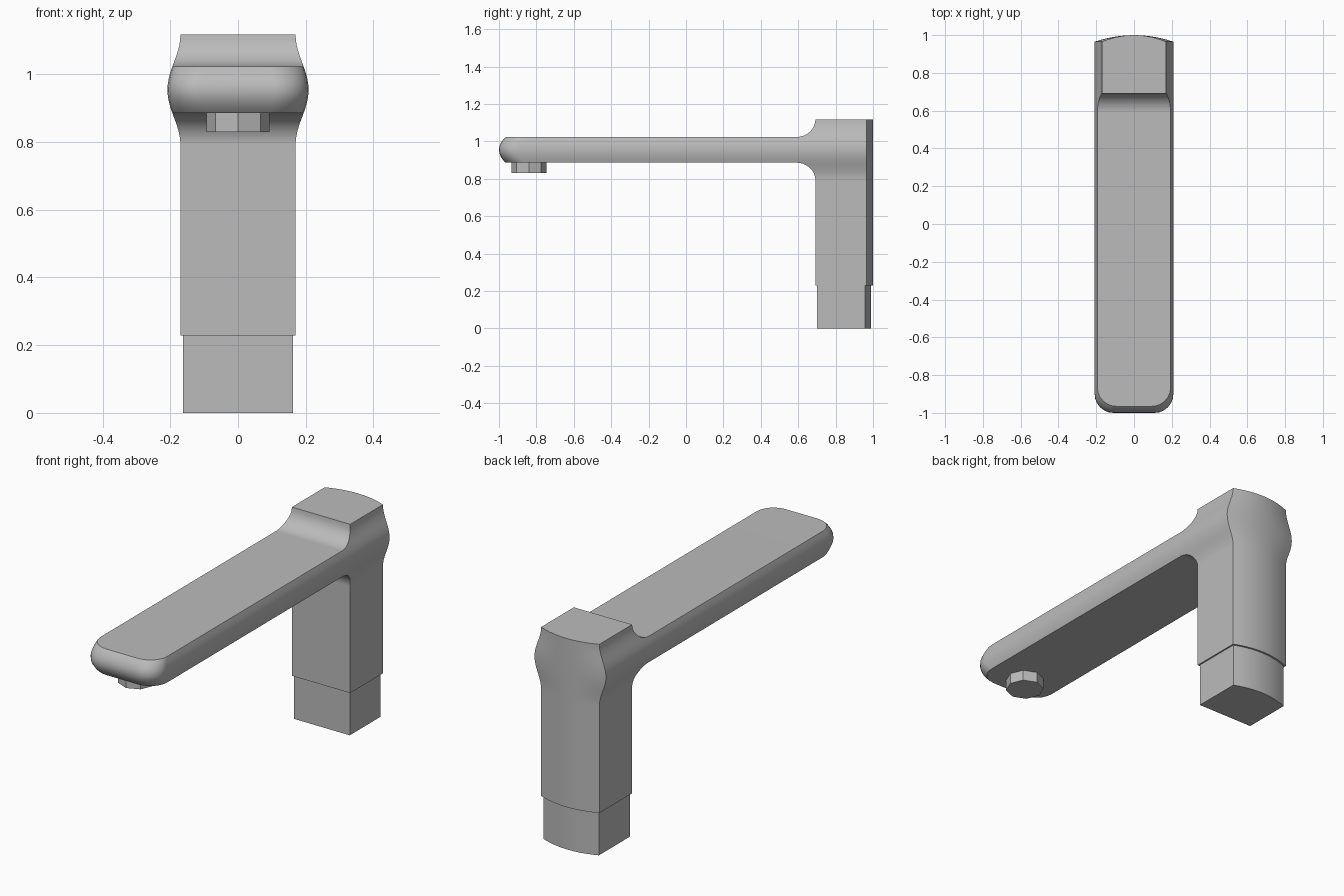
import bpy, bmesh
from math import sin, cos, pi, radians

cube = bpy.data.objects.get("Cube")
if cube:
    bpy.data.objects.remove(cube, do_unlink=True)

metal = bpy.data.materials.new("satin_grey")
metal.use_nodes = True
GREY = (0.5, 0.5, 0.5, 1)
metal.diffuse_color = GREY
metal.node_tree.nodes["Principled BSDF"].inputs["Base Color"].default_value = GREY

MID = 0.9545           # height of the spout's centre line
HALF = 0.0685          # half the spout thickness
COL_FRONT, FILLET = 0.692, 0.102


def half_width(z):
    """Column width with a soft swell around the spout."""
    t = min(1, abs(z - MID) / 0.1625)
    return 0.17 + 0.0385 * (0.5 + 0.5 * cos(pi * t))


def plan_ring(z, w, front, side, radius, back=0.965, bulge=0.035):
    """Plan outline: rounded front corners, straight sides, bowed back."""
    n = 6
    arc = [(w - radius + radius * cos(a), front + radius - radius * sin(a))
           for a in (pi / 2 * i / n for i in range(n + 1))]
    right = [(w, side)] + arc
    left = [(-x, y) for x, y in reversed(right)]
    bow = [(w * k / 5, back + bulge * (1 - (k / 5) ** 2)) for k in range(-5, 6)]
    return [(x, y, z) for x, y in right + left + bow]


def finish(name, bm):
    bmesh.ops.remove_doubles(bm, verts=bm.verts, dist=1e-5)
    bmesh.ops.recalc_face_normals(bm, faces=bm.faces)
    mesh = bpy.data.meshes.new(name)
    bm.to_mesh(mesh)
    bm.free()
    obj = bpy.data.objects.new(name, mesh)
    bpy.context.collection.objects.link(obj)
    mesh.materials.append(metal)
    bpy.ops.object.select_all(action="DESELECT")
    obj.select_set(True)
    bpy.context.view_layer.objects.active = obj
    return obj


def loft(name, rings):
    bm = bmesh.new()
    rows = [[bm.verts.new(p) for p in ring] for ring in rings]
    count = len(rows[0])
    for low, high in zip(rows, rows[1:]):
        for i in range(count):
            j = (i + 1) % count
            bm.faces.new((low[i], low[j], high[j], high[i]))
    bm.faces.new(rows[0])
    bm.faces.new(rows[-1])
    obj = finish(name, bm)
    bpy.ops.object.shade_smooth_by_angle(angle=radians(32))
    weighted = obj.modifiers.new("even_normals", "WEIGHTED_NORMAL")
    weighted.keep_sharp = True
    return obj


# Column and spout in one lofted skin
def column_ring(z, front):
    return plan_ring(z, half_width(z), front, front, 0)


steps = [pi / 2 * i / 8 for i in range(9)]
fillet = [(COL_FRONT - FILLET + FILLET * sin(a), 0.095 * (1 - cos(a))) for a in steps]
rings = [column_ring(0.228, COL_FRONT)]
rings += [column_ring(MID - HALF - dz, y) for y, dz in reversed(fillet)]
for i in range(13):
    t = -cos(pi * i / 12)
    z = MID + HALF * t
    rings.append(plan_ring(z, half_width(z), -1 + 0.035 * t * t,
                           COL_FRONT - FILLET, 0.1))
rings += [column_ring(MID + HALF + dz, y) for y, dz in fillet]
loft("column_and_spout", rings)

# Slightly narrower foot
loft("foot", [plan_ring(z, 0.162, 0.70, 0.70, 0, 0.957, 0.033) for z in (0, 0.23)])

# Octagonal water outlet under the spout tip
bm = bmesh.new()
bmesh.ops.create_cone(bm, cap_ends=True, segments=8, radius1=0.093,
                      radius2=0.093, depth=0.07)
bmesh.ops.translate(bm, verts=bm.verts, vec=(0, -0.84, 0.865))
finish("water_outlet", bm)
